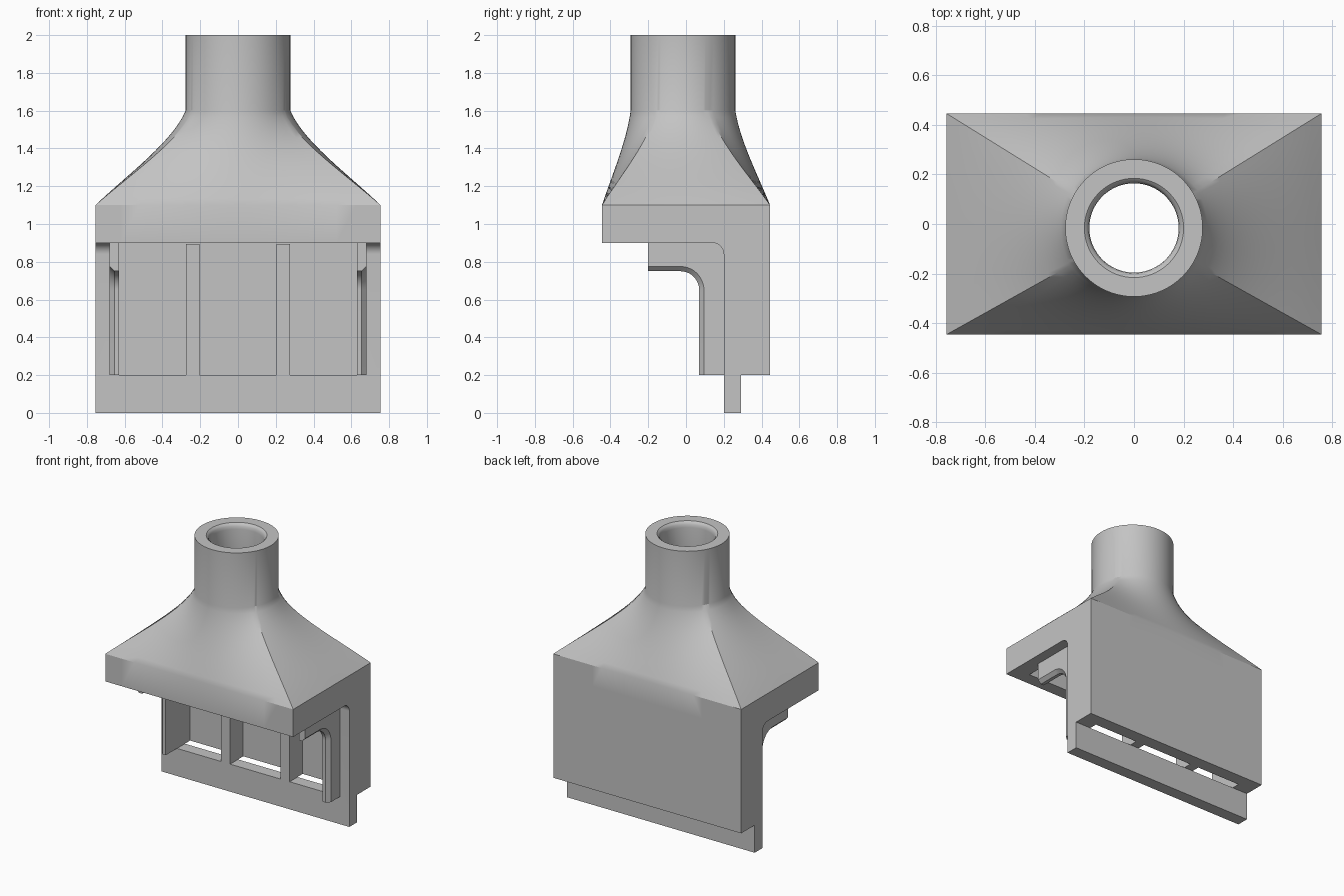
import bpy, bmesh, math

cube = bpy.data.objects.get("Cube")
if cube:
    bpy.data.objects.remove(cube, do_unlink=True)

grey = bpy.data.materials.new("plain grey")
grey.use_nodes = True
colour = (0.55, 0.55, 0.55, 1)
grey.diffuse_color = colour
grey.node_tree.nodes["Principled BSDF"].inputs["Base Color"].default_value = colour

HX, HY = 0.755, 0.445       # half size of the hood
IX, IY = 0.63, 0.35         # half size of its cavity
PIPE_Y = -0.016             # pipe axis
SIDE = 24                   # segments along each hood side


def skin(name, rings):
    """Closed solid through a stack of matching rings."""
    bm = bmesh.new()
    loops = [[bm.verts.new(p) for p in ring] for ring in rings]
    n = len(loops[0])
    for a, b in zip(loops, loops[1:]):
        for i in range(n):
            j = (i + 1) % n
            bm.faces.new((a[i], a[j], b[j], b[i]))
    bm.faces.new(loops[0][::-1])
    bm.faces.new(loops[-1])
    bmesh.ops.recalc_face_normals(bm, faces=bm.faces)
    mesh = bpy.data.meshes.new(name)
    bm.to_mesh(mesh)
    bm.free()
    mesh.materials.append(grey)
    obj = bpy.data.objects.new(name, mesh)
    bpy.context.collection.objects.link(obj)
    return obj


def box(name, x0, x1, y0, y1, z0, z1):
    base = [(x0, y0), (x1, y0), (x1, y1), (x0, y1)]
    return skin(name, [[(x, y, z) for x, y in base] for z in (z0, z1)])


def combine(target, other, operation):
    mod = target.modifiers.new("combine", "BOOLEAN")
    mod.operation, mod.object, mod.solver = operation, other, "EXACT"
    bpy.context.view_layer.objects.active = target
    bpy.ops.object.modifier_apply(modifier=mod.name)
    bpy.data.objects.remove(other, do_unlink=True)


def duct(name, hx, hy, r, z0, top):
    """Rectangular hood easing into a round pipe; top lists (radius, z)."""
    corner = math.atan2(hy, hx)
    stops = [-corner, corner, math.pi - corner, math.pi + corner, 2 * math.pi - corner]
    angles = [a + (b - a) * i / SIDE for a, b in zip(stops, stops[1:]) for i in range(SIDE)]

    def ring(z, s, radius):
        pts = []
        for a in angles:
            c, d = math.cos(a), math.sin(a)
            k = 1 / max(abs(c) / hx, abs(d) / hy)
            pts.append(((1 - s) * k * c + s * radius * c,
                        (1 - s) * k * d + s * (radius * d + PIPE_Y), z))
        return pts

    rings = [ring(z0, 0, r)]
    for i in range(15):
        t = i / 14
        s = 1.1 * t * (1 - t) ** 2 + t * t * (3 - 2 * t) + 0.45 * t * t * (t - 1)
        rings.append(ring(1.1 + 0.5 * t, s, r))
    rings += [ring(z, 1, radius) for radius, z in top]
    return skin(name, rings)


def arc(cy, cz, r, steps=12):
    """Quarter turn from straight up to the +y side."""
    return [(cy + r * math.sin(i / steps * math.pi / 2),
             cz + r * math.cos(i / steps * math.pi / 2)) for i in range(steps + 1)]


def bracket_profile(d):
    return ([(-0.2, 0.95), (-0.2, 0.75 + d)] + arc(-0.03, 0.65, 0.1 + d)
            + [(0.07 + d, 0.2), (0.25, 0.2), (0.25, 0.95)])


# Hood and pipe
hood = duct("extraction_hood", HX, HY, 0.277, 0.9, [(0.277, 2)])

# Rear housing with lower plate and filleted shoulder
profile = ([(0.14, 0.95)] + arc(0.14, 0.84, 0.06)
           + [(0.2, 0), (0.29, 0), (0.29, 0.2), (HY, 0.2), (HY, 0.95)])
combine(hood, skin("housing", [[(x, y, z) for y, z in profile] for x in (-HX, HX)]), "UNION")

# Side brackets with a chamfered outer edge
for side in (-1, 1):
    layers = [(0.63, 0), (0.655, 0), (0.68, 0.025)]
    bracket = skin("bracket", [[(side * x, y, z) for y, z in bracket_profile(d)]
                               for x, d in layers])
    combine(hood, bracket, "UNION")

# Hollow interior, with a softened pipe mouth
cavity = duct("cavity", IX, IY, 0.18, 0.895,
              [(0.18, 1.96), (0.183, 1.98), (0.19, 1.992), (0.2, 2), (0.2, 2.05)])
combine(hood, cavity, "DIFFERENCE")
combine(hood, box("front_recess", -IX, IX, 0.1, 0.2, 0.3, 0.93), "DIFFERENCE")

# Three intake windows, each with a slot through the bottom ledge
for x0, x1 in ((-IX, -0.275), (-0.203, 0.203), (0.275, IX)):
    combine(hood, box("window", x0, x1, 0.15, IY, 0.2, 0.93), "DIFFERENCE")
    combine(hood, box("slot", x0, x1, 0.29, IY, 0.15, 0.4), "DIFFERENCE")

bpy.ops.object.select_all(action="DESELECT")
hood.select_set(True)
bpy.context.view_layer.objects.active = hood
bpy.ops.object.shade_smooth_by_angle(angle=math.radians(30))
